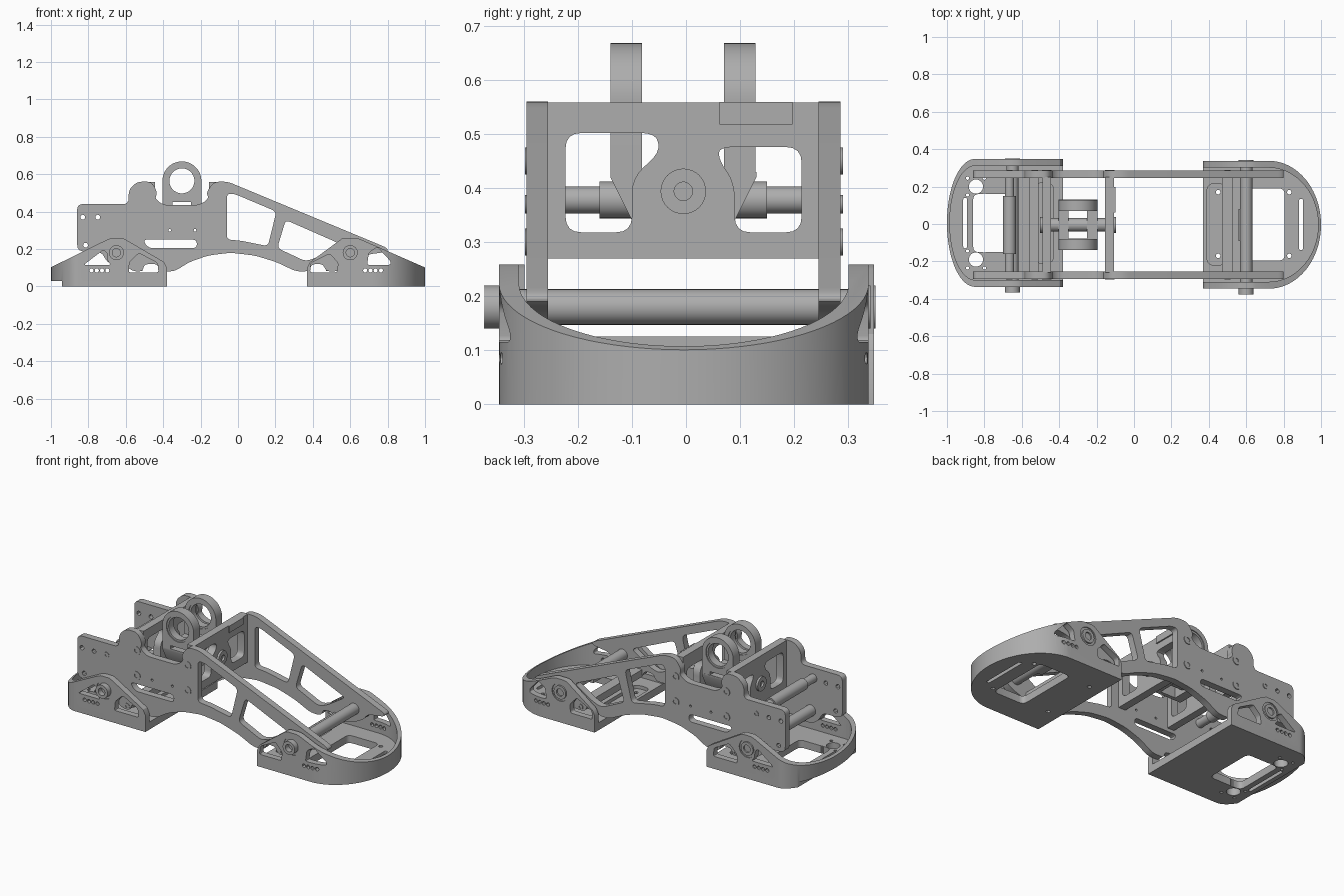
import bpy
import bmesh
import math
from mathutils import Vector

default = bpy.data.objects.get("Cube")
if default:
    bpy.data.objects.remove(default, do_unlink=True)

metal = bpy.data.materials.new("satin grey metal")
metal.use_nodes = True
grey = (0.42, 0.42, 0.42, 1)
metal.diffuse_color = grey
for node in metal.node_tree.nodes:
    if node.type == "BSDF_PRINCIPLED":
        node.inputs["Base Color"].default_value = grey

PLACE = {
    "x": lambda u, v, t: (t, u, v),
    "y": lambda u, v, t: (u, t, v),
    "z": lambda u, v, t: (u, v, t),
}


def rounded(points, radius, steps=5):
    """Soften the corners of a closed outline."""
    result = []
    corners = [Vector(p) for p in points]
    for i, corner in enumerate(corners):
        before = corners[i - 1] - corner
        after = corners[(i + 1) % len(corners)] - corner
        start = corner + before.normalized() * min(radius, before.length * 0.45)
        end = corner + after.normalized() * min(radius, after.length * 0.45)
        for k in range(steps):
            t = k / (steps - 1)
            result.append(start * (1 - t) ** 2 + corner * 2 * t * (1 - t) + end * t ** 2)
    return result


def disc(u, v, radius, sides=32):
    turn = 2 * math.pi / sides
    return [(u + radius * math.cos(turn * i), v + radius * math.sin(turn * i))
            for i in range(sides)]


def rect(left, right, low, high):
    return [(left, low), (right, low), (right, high), (left, high)]


def prism(name, outline, axis, start, end):
    """Extrude an outline along an axis."""
    place = PLACE[axis]
    bm = bmesh.new()
    face = bm.faces.new([bm.verts.new(place(p[0], p[1], start)) for p in outline])
    extruded = bmesh.ops.extrude_face_region(bm, geom=[face], use_keep_orig=True)
    moved = [g for g in extruded["geom"] if isinstance(g, bmesh.types.BMVert)]
    bmesh.ops.translate(bm, verts=moved, vec=place(0, 0, end - start))
    bmesh.ops.recalc_face_normals(bm, faces=bm.faces)
    mesh = bpy.data.meshes.new(name)
    bm.to_mesh(mesh)
    bm.free()
    mesh.materials.append(metal)
    obj = bpy.data.objects.new(name, mesh)
    bpy.context.collection.objects.link(obj)
    return obj


def combine(obj, outline, axis, start, end, operation="DIFFERENCE"):
    """Cut or trim an object with an extruded outline."""
    cutter = prism("cutter", outline, axis, start, end)
    cutter.hide_render = True
    mod = obj.modifiers.new("cut", "BOOLEAN")
    mod.operation = operation
    mod.solver = "EXACT"
    mod.object = cutter
    graph = bpy.context.evaluated_depsgraph_get()
    mesh = bpy.data.meshes.new_from_object(obj.evaluated_get(graph))
    obj.modifiers.clear()
    obj.data = mesh
    bpy.data.objects.remove(cutter, do_unlink=True)


def rod(name, axis, u, v, radius, start, end, bore=0):
    obj = prism(name, disc(u, v, radius), axis, start, end)
    if bore:
        combine(obj, disc(u, v, bore), axis, start - 0.1, end + 0.1)
    return obj


# Side plates with their lightening windows
plate_outline = [
    (-.86, .2), (-.86, .44), (-.585, .44), (-.585, .515), (-.54, .56), (-.46, .56),
    (-.43, .5), (-.445, .47), (-.4, .435), (-.205, .435), (-.155, .47), (-.17, .5),
    (-.13, .56), (-.055, .56), (.8, .205), (.8, .185), (.69, .17), (.66, .13),
    (.6, .1), (.53, .08), (.47, .08), (.455, .12), (.395, .12), (.38, .08), (.31, .08),
    (.205, .13), (.09, .165), (-.04, .18), (-.16, .165), (-.26, .13), (-.34, .08),
    (-.42, .08), (-.43, .12), (-.5, .12), (-.51, .08), (-.56, .08), (-.6, .11),
    (-.65, .1), (-.7, .13), (-.73, .185), (-.83, .185)]
plate_windows = [
    [(-.06, .495), (-.02, .495), (.205, .4), (.16, .215), (.01, .245), (-.06, .25)],
    [(.255, .355), (.54, .23), (.445, .17), (.41, .15), (.36, .135), (.21, .205)],
    [(-.51, .25), (-.22, .25), (-.22, .205), (-.48, .205)]]
plate_holes = [(-.83, .37), (-.75, .37), (-.815, .22), (-.365, .3), (-.23, .3)]
sides = {"right": (-.295, -.255, -1), "left": (.245, .286, 1)}
for side, (near, far, way) in sides.items():
    plate = prism(side + "_side_plate", rounded(plate_outline, .03), "y", near, far)
    for window in plate_windows:
        combine(plate, rounded(window, .025), "y", near - 1, far + 1)
    for i, (x, z) in enumerate(plate_holes):
        combine(plate, disc(x, z, .013 if i < 3 else .007, 12), "y", near - 1, far + 1)
    # Bolt heads sit on the outer faces
    outer = near if way < 0 else far
    for x in (-.467, -.13):
        for z in (.3, .45):
            rod(side + "_bolt", "y", x, z, .025, outer - .003, outer + .004, .012)
    for x, z in ((-.666, .37), (-.53, .1), (.5, .1)):
        rod(side + "_screw", "y", x, z, .017, outer - .003, outer + .004, .008)


def end_outline(center, reach, half_width, open_x, middle):
    """Straight-sided outline closed by a half ellipse."""
    points = [(open_x, middle - half_width)]
    for i in range(41):
        angle = math.pi * (i / 40 - 0.5)
        points.append((center + reach * math.cos(angle), middle + half_width * math.sin(angle)))
    return points + [(open_x, middle + half_width)]


def shell(name, center, reach, open_x, middle, profile, windows, holes, pivot):
    """Foot shell: thin rim, tall wings and a floor."""
    inward = math.copysign(.015, reach)
    obj = prism(name, end_outline(center, reach, .342, open_x, middle), "z", 0, .3)
    inside = end_outline(center, reach - inward, .305, open_x - inward * 5, middle)
    combine(obj, inside, "z", .045, .4)
    combine(obj, profile, "y", -.5, .5, "INTERSECT")
    for window in windows:
        combine(obj, rounded(window, .012), "y", -.5, .5)
    for x in holes:
        combine(obj, disc(x, .085, .011, 12), "y", -.5, .5)
    # Pivot bushings on both wings
    for way in (-1, 1):
        face = middle + way * .342
        combine(obj, disc(pivot, .18, .053), "y", face - .006, face + .006)
        rod(name + "_bushing", "y", pivot, .18, .04, face - .03, face + .003, .022)
    return obj


toe = shell(
    "toe_shell", .72, .28, .3, -.004,
    [(.37, -.1), (.37, .1), (.385, .13), (.555, .255), (.575, .259), (.63, .259),
     (.65, .254), (1.02, .092), (1.02, -.1)],
    [[(.385, .075), (.39, .125), (.49, .175), (.535, .125), (.53, .075)],
     [(.69, .115), (.7, .18), (.745, .21), (.815, .135), (.815, .115)]],
    [.68, .708, .736, .764], .6)
heel = shell(
    "heel_shell", -.85, -.15, -.3, .006,
    [(-.94, -.1), (-.94, .03), (-1.02, .03), (-1.02, .092), (-.7, .25), (-.675, .259),
     (-.62, .259), (-.6, .25), (-.395, .13), (-.38, .1), (-.38, -.1)],
    [[(-.585, .075), (-.58, .13), (-.53, .178), (-.43, .125), (-.425, .075)],
     [(-.825, .115), (-.72, .195), (-.697, .175), (-.7, .14), (-.68, .115)]],
    [-.783, -.755, -.727, -.699], -.65)

# Floor openings, slots and drilled holes
combine(toe, rounded(rect(.6, .805, -.195, .19), .03), "z", -1, 1)
combine(heel, rounded(rect(-.86, -.65, -.15, .16), .03), "z", -1, 1)
combine(toe, rounded(rect(.883, .903, -.14, .135), .01), "z", -1, 1)
combine(heel, rounded(rect(-.913, -.893, -.13, .14), .01), "z", -1, 1)
combine(toe, rounded(rect(.39, .49, -.22, .215), .04), "z", .025, 1)
combine(heel, rounded(rect(-.53, -.43, -.21, .22), .04), "z", .025, 1)
for way in (-1, 1):
    combine(heel, disc(-.845, .005 + way * .195, .038), "z", -1, 1)
    for x in (-.89, -.8):
        for offset in (.15, .24):
            combine(heel, disc(x, .005 + way * offset, .009, 10), "z", -1, 1)
    for x in (.45, .83):
        combine(toe, disc(x, way * .17, .012, 12), "z", -1, 1)

# Cross rods and spacer bars between the side plates
rod("toe_pivot_rod", "y", .6, .18, .033, -.33, .32)
rod("heel_pivot_rod", "y", -.65, .18, .033, -.32, .33)
prism("toe_rod_flat", rect(.56, .6, .147, .185), "y", -.09, .08)
rod("rear_upper_rod", "y", -.666, .378, .025, -.26, .25)
rod("rear_upper_sleeve", "y", -.666, .378, .034, -.16, .15)
prism("toe_spacer_bar", rect(.47, .53, .082, .125), "y", -.26, .25)
prism("heel_spacer_bar", rect(-.56, -.51, .082, .125), "y", -.26, .25)

# Upright cross plates carrying the central shaft
bulkhead_windows = [
    [(-.223, .502), (-.055, .502), (-.048, .465), (-.1, .42), (-.1, .318), (-.223, .318)],
    [(.06, .476), (.214, .476), (.214, .318), (.09, .318), (.09, .41), (.062, .45)]]
for name, back, front in (("rear", -.49, -.445), ("front", -.155, -.108)):
    bulkhead = prism(name + "_cross_plate", rect(-.26, .25, .27, .558), "x", back, front)
    for window in bulkhead_windows:
        combine(bulkhead, rounded(window, .03), "x", -1, 1)
    outside = back - .012 if name == "rear" else front
    rod(name + "_shaft_flange", "x", -.005, .394, .042, outside, outside + .012, .017)
tab = prism("sensor_tab", rect(.062, .197, .518, .559), "x", -.108, -.1)
rod("center_shaft", "x", -.005, .394, .036, -.45, -.15)

# Yoke with two ring arms
yoke_outline = [(-.14, .43), (.13, .43), (.13, .42), (.09, .34), (-.1, .34), (-.14, .42)]
yoke = prism("yoke_base", yoke_outline, "x", -.404, -.196)
combine(yoke, rect(-.35, -.25, -.078, .07), "z", 0, 1)
arc = [(x, z) for x, z in disc(-.3, .564, .104, 64) if z > .563]
for name, near, far in (("right", -.14, -.081), ("left", .07, .129)):
    arm = prism(name + "_ring_arm", arc + [(-.404, .43), (-.196, .43)], "y", near, far)
    combine(arm, disc(-.3, .564, .078, 48), "y", near - 1, far + 1)
    combine(arm, rect(-.35, -.25, .432, .452), "y", near - 1, far + 1)
    rod(name + "_ring_liner", "y", -.3, .564, .08, near + .006, far - .006, .067)

# Smooth the curved surfaces and keep hard edges
bpy.ops.object.select_all(action="DESELECT")
for obj in bpy.context.scene.objects:
    if obj.type == "MESH" and metal.name in obj.data.materials:
        obj.select_set(True)
        bpy.context.view_layer.objects.active = obj
bpy.ops.object.shade_smooth_by_angle(angle=math.radians(30))
